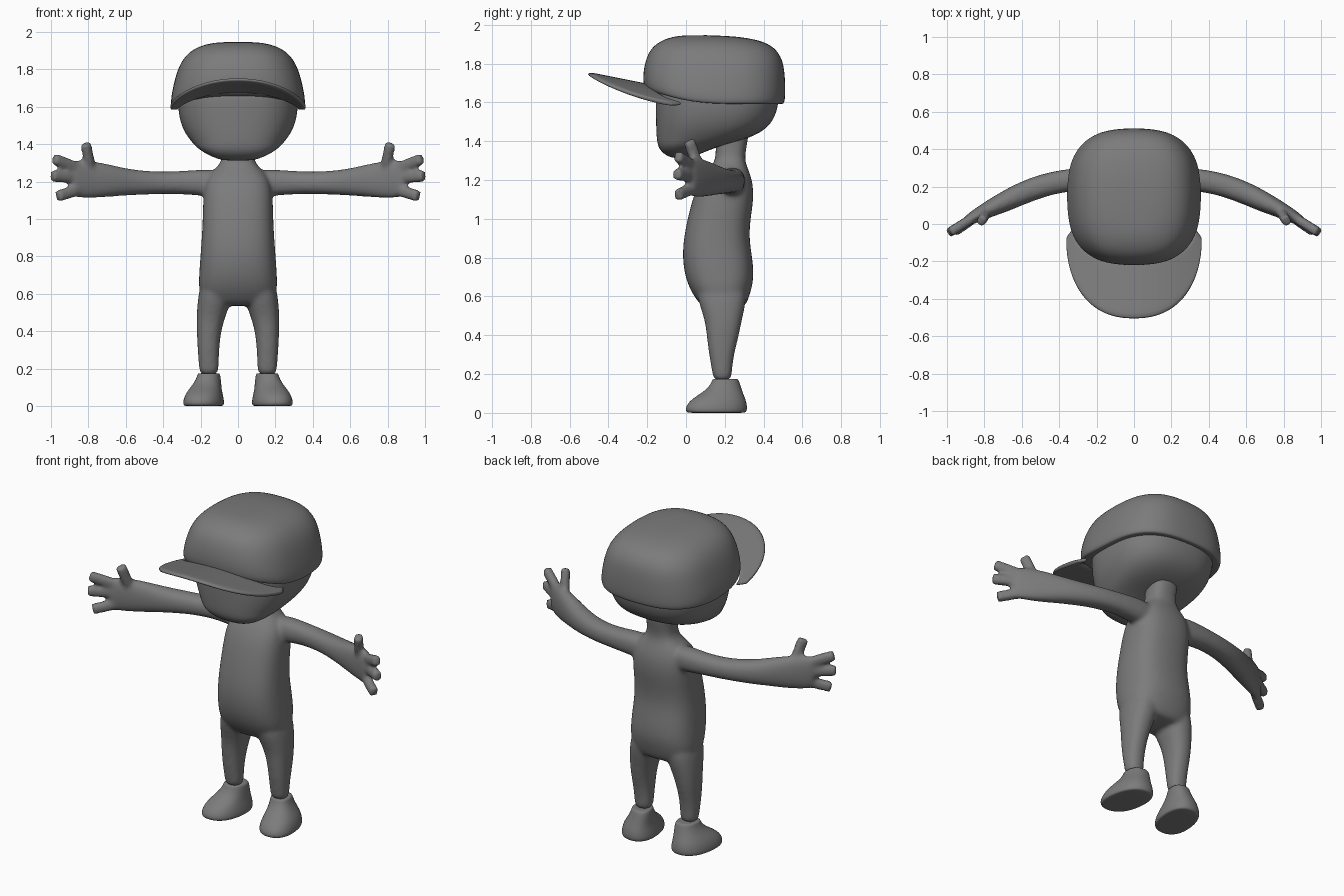
import bpy, bmesh, math
from mathutils import Vector

old = bpy.data.objects.get("Cube")
if old:
    bpy.data.objects.remove(old)

grey = bpy.data.materials.new("plain grey")
grey.use_nodes = True
TONE = (0.2, 0.2, 0.2, 1)
grey.diffuse_color = TONE
grey.node_tree.nodes["Principled BSDF"].inputs["Base Color"].default_value = TONE


def skin(bm, loops):
    """Join closed loops of points into a capped tube."""
    rows = [[bm.verts.new(p) for p in loop] for loop in loops]
    n = len(rows[0])
    for a, b in zip(rows, rows[1:]):
        for i in range(n):
            j = (i + 1) % n
            bm.faces.new((a[i], a[j], b[j], b[i]))
    bm.faces.new(rows[0])
    bm.faces.new(rows[-1])


def oval(center, side, up, power=2.0, n=16):
    """Rounded-square loop spanned by two half-axis vectors."""
    loop = []
    for i in range(n):
        t = 2 * math.pi * i / n
        c, s = math.cos(t), math.sin(t)
        c = math.copysign(abs(c) ** (2 / power), c)
        s = math.copysign(abs(s) ** (2 / power), s)
        loop.append(Vector(center) + Vector(side) * c + Vector(up) * s)
    return loop


def stack(bm, rings, power=2.0, n=16):
    """Upright form; ring = height, left x, right x, front y, back y."""
    skin(bm, [oval(((a + b) / 2, (f + k) / 2, z), ((b - a) / 2, 0, 0),
                   (0, (k - f) / 2, 0), power, n) for z, a, b, f, k in rings])


def tube(bm, path, power=2.0, n=16):
    """Limb along a path; point = x, y, z, half thickness, half height."""
    loops = []
    for i, (x, y, z, w, h) in enumerate(path):
        p, q = path[max(i - 1, 0)], path[min(i + 1, len(path) - 1)]
        d = (Vector(q[:3]) - Vector(p[:3])).normalized()
        side = Vector((-d.y, d.x, 0)).normalized()
        loops.append(oval((x, y, z), side * w, d.cross(side) * h, power, n))
    skin(bm, loops)


def mirror_x(bm):
    made = bmesh.ops.duplicate(bm, geom=bm.verts[:] + bm.edges[:] + bm.faces[:])
    for v in made["geom"]:
        if isinstance(v, bmesh.types.BMVert):
            v.co.x = -v.co.x


def finish(name, bm, *mods):
    bmesh.ops.recalc_face_normals(bm, faces=bm.faces[:])
    for f in bm.faces:
        f.smooth = True
    mesh = bpy.data.meshes.new(name)
    bm.to_mesh(mesh)
    bm.free()
    mesh.materials.append(grey)
    ob = bpy.data.objects.new(name, mesh)
    bpy.context.collection.objects.link(ob)
    for kind, settings in mods:
        m = ob.modifiers.new(kind.title(), kind)
        for key, value in settings.items():
            setattr(m, key, value)
    return ob


SUBSURF = ("SUBSURF", {"levels": 2, "render_levels": 2})

# Body: one arm and leg, mirrored, then fused with the torso
bm = bmesh.new()
tube(bm, [(0.08, 0.235, 1.19, 0.07, 0.075), (0.2, 0.24, 1.195, 0.066, 0.072),
          (0.3, 0.24, 1.195, 0.062, 0.062), (0.45, 0.22, 1.193, 0.062, 0.06),
          (0.6, 0.165, 1.197, 0.062, 0.073), (0.7, 0.115, 1.206, 0.055, 0.09),
          (0.78, 0.078, 1.21, 0.045, 0.102), (0.86, 0.035, 1.215, 0.034, 0.105),
          (0.9, 0.01, 1.215, 0.028, 0.09)], 2.3)
# Fingers and thumb: base, tip
for a, b in [((0.85, 0.04, 1.27), (0.985, -0.045, 1.322)),
             ((0.85, 0.04, 1.222), (0.995, -0.05, 1.23)),
             ((0.84, 0.04, 1.16), (0.965, -0.045, 1.122)),
             ((0.785, 0.065, 1.26), (0.815, 0.015, 1.405))]:
    a, b = Vector(a), Vector(b)
    tube(bm, [(*a.lerp(b, t), 0.027, 0.032) for t in (0, 0.5, 0.9, 0.99, 1)], 3, 12)
stack(bm, [(0.16, 0.105, 0.208, 0.14, 0.235), (0.22, 0.102, 0.21, 0.133, 0.238),
           (0.3, 0.1, 0.217, 0.117, 0.248), (0.4, 0.09, 0.222, 0.105, 0.275),
           (0.48, 0.066, 0.223, 0.095, 0.29), (0.56, 0.035, 0.218, 0.065, 0.31),
           (0.68, 0.02, 0.2, 0.04, 0.32)], 2.3)
mirror_x(bm)
torso = [(0.535, 0.13, 0.1, 0.285), (0.56, 0.19, 0.07, 0.315), (0.62, 0.215, 0.025, 0.335),
         (0.7, 0.212, -0.008, 0.355), (0.8, 0.205, -0.022, 0.345), (0.9, 0.197, -0.015, 0.328),
         (1.0, 0.192, 0.005, 0.335), (1.1, 0.19, 0.03, 0.352), (1.19, 0.182, 0.065, 0.347),
         (1.25, 0.15, 0.11, 0.325), (1.29, 0.1, 0.145, 0.308), (1.33, 0.085, 0.152, 0.305),
         (1.4, 0.085, 0.152, 0.32), (1.48, 0.09, 0.155, 0.33)]
stack(bm, [(z, -w, w, f, k) for z, w, f, k in torso], 2.6)
finish("body", bm, SUBSURF, ("REMESH", {"mode": "VOXEL", "voxel_size": 0.011,
                                        "use_smooth_shade": True}),
       ("SMOOTH", {"factor": 0.5, "iterations": 9}))

# Head
bm = bmesh.new()
head = [(1.312, 0.07, -0.06, 0.0), (1.325, 0.12, -0.1, 0.05), (1.35, 0.175, -0.132, 0.11),
        (1.38, 0.22, -0.147, 0.19), (1.415, 0.252, -0.153, 0.33), (1.47, 0.293, -0.156, 0.43),
        (1.55, 0.32, -0.158, 0.473), (1.65, 0.325, -0.158, 0.485), (1.7, 0.31, -0.15, 0.47)]
stack(bm, [(z, -w, w, f, k) for z, w, f, k in head], 2.5, 24)
finish("head", bm, SUBSURF)

# Cap crown: rim lifts toward the front
bm = bmesh.new()
crown = [(1.6, 0.32, -0.17, 0.475), (1.59, 0.345, -0.2, 0.497), (1.597, 0.36, -0.215, 0.51),
         (1.64, 0.362, -0.223, 0.515), (1.72, 0.347, -0.223, 0.514), (1.8, 0.325, -0.215, 0.505),
         (1.86, 0.295, -0.195, 0.485), (1.905, 0.25, -0.155, 0.445), (1.935, 0.18, -0.09, 0.36),
         (1.948, 0.09, -0.01, 0.22)]
stack(bm, [(z, -w, w, f, k) for z, w, f, k in crown], 2.7, 24)
for v in bm.verts:
    front = max(0, min(1, (0.12 - v.co.y) / 0.33))
    v.co.z += 0.075 * front ** 1.5 * max(0, (1.8 - v.co.z) / 0.2)
    v.co.z -= 0.03 * max(0, v.co.y - 0.1) * (v.co.z > 1.85)
finish("cap_crown", bm, SUBSURF)

# Cap visor: arched sheet from inside the crown out to a rounded edge
bm = bmesh.new()
rows = []
for i in range(25):
    t = math.pi * i / 24
    c, s = math.cos(t), math.sin(t)
    c, s = math.copysign(abs(c) ** 0.87, c), s ** 0.87
    inner, outer = Vector((0.325 * c, -0.02 - 0.16 * s)), Vector((0.362 * c, -0.07 - 0.438 * s))
    row = []
    for k in range(7):
        p = inner.lerp(outer, k / 6)
        z = 1.69 - 0.2 * (p.y + 0.22) - 0.55 * p.x ** 2
        row.append(bm.verts.new((p.x, p.y, z)))
    rows.append(row)
for a, b in zip(rows, rows[1:]):
    for k in range(6):
        bm.faces.new((a[k], b[k], b[k + 1], a[k + 1]))
visor = finish("cap_visor", bm, ("SOLIDIFY", {"thickness": 0.022, "offset": 0}),
               ("SUBSURF", {"levels": 1, "render_levels": 1}))

# Shoes: flat sole, toes turned slightly outward
for side, sign in (("left", 1), ("right", -1)):
    bm = bmesh.new()
    shoe = [(0, 0.09, 0.27, 0.02, 0.295), (0.002, 0.074, 0.288, 0.0, 0.312),
            (0.025, 0.072, 0.29, -0.006, 0.318), (0.06, 0.08, 0.28, 0.015, 0.312),
            (0.09, 0.088, 0.262, 0.058, 0.3), (0.12, 0.092, 0.24, 0.105, 0.288),
            (0.155, 0.096, 0.222, 0.13, 0.277), (0.174, 0.1, 0.218, 0.136, 0.27),
            (0.176, 0.11, 0.208, 0.148, 0.255)]
    stack(bm, shoe, 2.3, 20)
    for v in bm.verts:
        v.co.x = sign * (v.co.x - 0.12 * (v.co.y - 0.18))
    finish(side + "_shoe", bm, SUBSURF)
